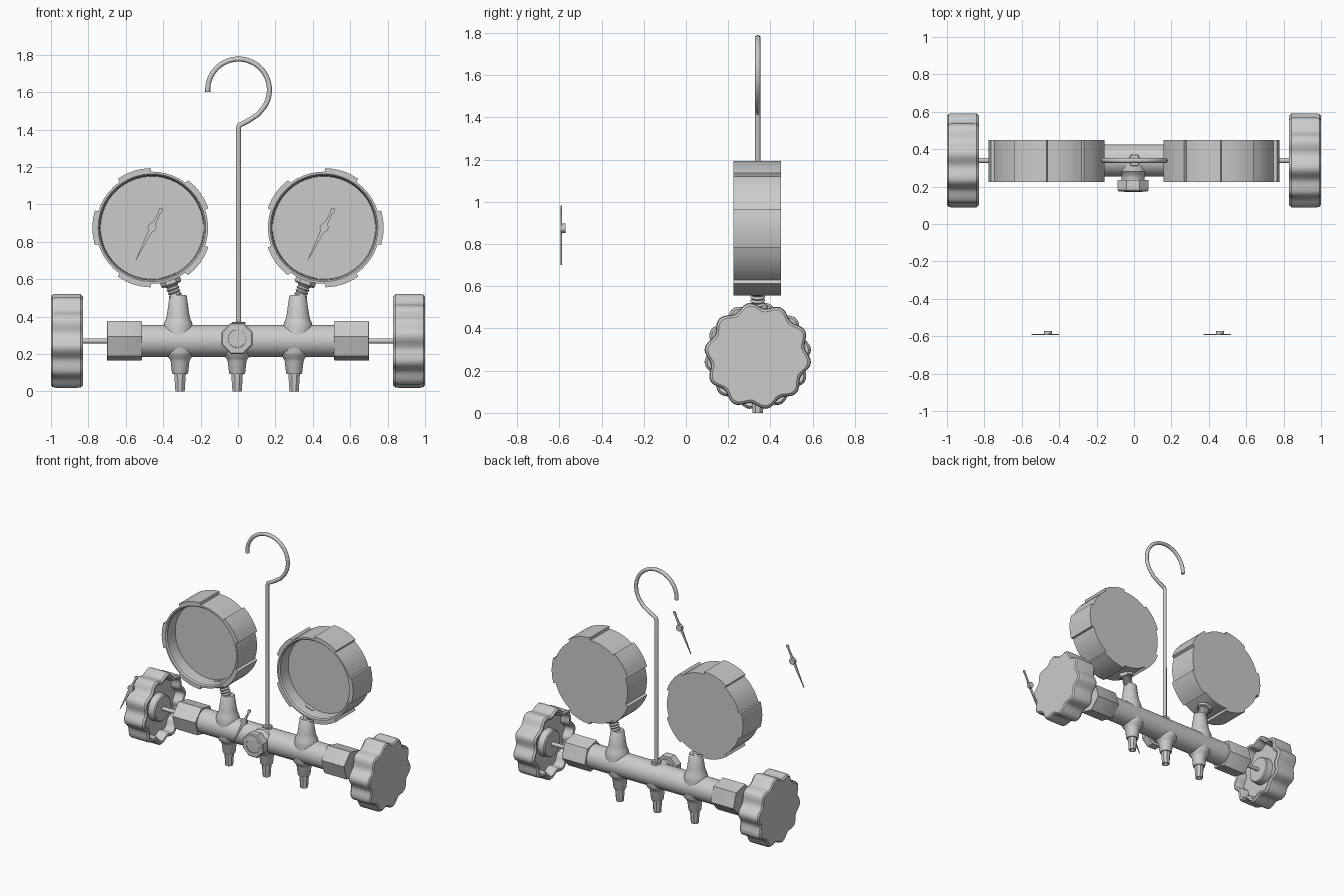
import bpy, bmesh
from math import sin, cos, radians, pi
from mathutils import Matrix, Vector

if "Cube" in bpy.data.objects:
    bpy.data.objects.remove(bpy.data.objects["Cube"])

AX_Y, AX_Z = 0.34, 0.27          # manifold axis position


def finish(name, bm, angle=32):
    bmesh.ops.recalc_face_normals(bm, faces=bm.faces)
    me = bpy.data.meshes.new(name)
    bm.to_mesh(me)
    bm.free()
    ob = bpy.data.objects.new(name, me)
    bpy.context.collection.objects.link(ob)
    bpy.ops.object.select_all(action='DESELECT')
    bpy.context.view_layer.objects.active = ob
    ob.select_set(True)
    bpy.ops.object.shade_smooth_by_angle(angle=radians(angle))
    return ob


def turned(name, profile, matrix, n=32, phase=0, shape=None, angles=None):
    """Sweep (radius, height) rings round local z and cap both ends."""
    angs = angles or [phase + 360 * i / n for i in range(n)]
    bm = bmesh.new()
    rings = []
    for r, h in profile:
        ring = []
        for a in angs:
            t = radians(a)
            rr = shape(r, a) if shape else r
            ring.append(bm.verts.new(matrix @ Vector((rr * cos(t), rr * sin(t), h))))
        rings.append(ring)
    m = len(angs)
    for lo, hi in zip(rings, rings[1:]):
        for i in range(m):
            bm.faces.new((lo[i], lo[(i + 1) % m], hi[(i + 1) % m], hi[i]))
    bm.faces.new(rings[0][::-1])
    bm.faces.new(rings[-1])
    return finish(name, bm)


def at(x, y, z, axis=None, deg=0):
    m = Matrix.Translation((x, y, z))
    return m @ Matrix.Rotation(radians(deg), 4, axis) if axis else m


# Manifold tube
turned("manifold_body", [(0.086, -0.53), (0.086, 0.53)], at(0, AX_Y, AX_Z, 'Y', 90))

# Front port: flared neck and octagonal nut with a stepped hole
front = at(-0.005, AX_Y, 0.283, 'X', 90)
turned("front_port_neck", [(0.08, 0.0), (0.08, 0.06), (0.068, 0.075), (0.062, 0.09), (0.062, 0.11)], front)
turned("front_port_nut", [(0.088, 0.105), (0.09, 0.112), (0.09, 0.158), (0.083, 0.165), (0.083, 0.165),
                          ][:4] + [(0.054, 0.165)], front, 8, 22.5)
turned("front_port_socket", [(0.056, 0.10), (0.056, 0.166), (0.048, 0.168), (0.044, 0.15), (0.034, 0.15),
                             (0.03, 0.155), (0.03, 0.10)], front)

# Lower hose ports
for name, x in (("left", -0.31), ("middle", -0.005), ("right", 0.30)):
    turned(name + "_hose_port", [(0.04, 0.092), (0.043, 0.098), (0.05, 0.16), (0.056, 0.175),
                                 (0.072, 0.192), (0.078, 0.21), (0.078, AX_Z)], at(x, AX_Y, 0))
    turned(name + "_hose_tip", [(0.018, 0.06), (0.018, 0), (0.027, 0), (0.034, 0.1)], at(x, AX_Y, 0), 8, 22.5)

PAD = 72                                          # spacing of grip pads


def grip_outline(start):
    """Angles of one gauge outline: five grip pads and the arcs between."""
    return [start + PAD * k + d for k in range(5)
            for d in (-17.3, -16.7, -8, 0, 8, 16.7, 17.3, 25, 32, 40, 47)]


for side, s in (("left", -1), ("right", 1)):
    # Hex end nut and valve stem
    spin = 90 * s
    end = at(0, AX_Y, AX_Z, 'Y', spin)
    turned(side + "_end_nut", [(0.107, 0.513), (0.11, 0.518), (0.11, 0.698), (0.108, 0.70)], end, 6,
           17 if s > 0 else 43)
    turned(side + "_valve_stem", [(0.014, 0.69), (0.014, 0.90)], end, 16)

    # Scalloped hand wheel, hollow on its inner side, with a hub
    def scallop(r, a):
        return r + 0.014 * cos(radians(10 * (a - 10)))
    turned(side + "_hand_wheel", [(0.20, 0.90), (0.205, 0.845), (0.212, 0.833), (0.228, 0.83), (0.239, 0.842),
                                  (0.24, 0.86), (0.24, 0.975), (0.236, 0.992), (0.225, 1.0)],
           end, 120, shape=scallop)
    turned(side + "_wheel_hub", [(0.10, 0.91), (0.095, 0.855), (0.088, 0.848)], end)

    # Tapered tower that carries the gauge
    turned(side + "_gauge_tower", [(0.08, AX_Z), (0.08, 0.345), (0.075, 0.365), (0.066, 0.385), (0.06, 0.41),
                                   (0.046, 0.51), (0.042, 0.515)], at(0.32 * s, AX_Y, 0))

    # Threaded stem and nut, pointing at the gauge centre
    lean = at(0.46 * s, AX_Y, 0.875, 'Y', 180 + 19 * s)
    thread = [(r, 0.30 + 0.009 * (2 * i + j)) for i in range(5) for j, r in enumerate((0.028, 0.036))]
    turned(side + "_gauge_thread", [(0.028, 0.27)] + thread + [(0.028, 0.41)], lean, 20)
    turned(side + "_gauge_nut", [(0.056, 0.27), (0.056, 0.318), (0.05, 0.324)], lean, 6)

    # Gauge case: five grip pads, rim and recessed dial
    start = 180 if s < 0 else 0

    def grip(r, a, start=start):
        if r < 0.295:
            return r
        d = (a - start + PAD / 2) % PAD - PAD / 2
        return r + 0.019 if abs(d) < 17 else r
    turned(side + "_gauge_case", [(0.30, -0.11), (0.30, 0.115), (0.288, 0.115), (0.28, 0.105), (0.275, 0.02)],
           at(0.46 * s, AX_Y, 0.875, 'X', 90), shape=grip, angles=grip_outline(start))

    # Needle plate and hub, floating in front of the gauge
    half = [(-0.195, 0.001), (-0.05, 0.009), (-0.022, 0.011), (-0.012, 0.02), (0, 0.024), (0.012, 0.02),
            (0.03, 0.009), (0.085, 0.006), (0.098, 0.011), (0.11, 0.011), (0.117, 0.005)]
    outline = half + [(u, -w) for u, w in reversed(half)]
    c, n = cos(radians(26.5)), sin(radians(26.5))
    bm = bmesh.new()
    face = bm.faces.new([bm.verts.new((0.46 * s + u * n + w * c, -0.594, 0.875 + u * c - w * n))
                         for u, w in outline])
    ext = bmesh.ops.extrude_face_region(bm, geom=[face])
    bmesh.ops.translate(bm, vec=(0, 0.006, 0), verts=[v for v in ext["geom"] if isinstance(v, bmesh.types.BMVert)])
    finish(side + "_needle", bm)
    turned(side + "_needle_hub", [(0.022, 0.572), (0.022, 0.59)], at(0.46 * s, 0, 0.875, 'X', 90), 16)

# Hanging hook: straight rod, kink and open loop
path = [(0.003, 0.33), (0.003, 1.41), (0.008, 1.423), (0.055, 1.447), (0.108, 1.482)]
path += [(0.003 + 0.165 * cos(radians(a)), 1.612 + 0.165 * sin(radians(a))) for a in range(-32, 188, 6)]
cu = bpy.data.curves.new("hanging_hook", 'CURVE')
cu.dimensions = '3D'
cu.bevel_depth = 0.0135
cu.bevel_resolution = 3
cu.use_fill_caps = True
sp = cu.splines.new('POLY')
sp.points.add(len(path) - 1)
for p, (x, z) in zip(sp.points, path):
    p.co = (x, AX_Y, z, 1)
hook = bpy.data.objects.new("hanging_hook", cu)
bpy.context.collection.objects.link(hook)
bpy.ops.object.select_all(action='DESELECT')
bpy.context.view_layer.objects.active = hook
hook.select_set(True)
bpy.ops.object.convert(target='MESH')
bpy.ops.object.shade_smooth_by_angle(angle=radians(40))

# Small hex nut where the hook meets the manifold
turned("hook_nut", [(0.036, 0.34), (0.036, 0.368), (0.032, 0.372)], at(0.003, AX_Y, 0), 6)
